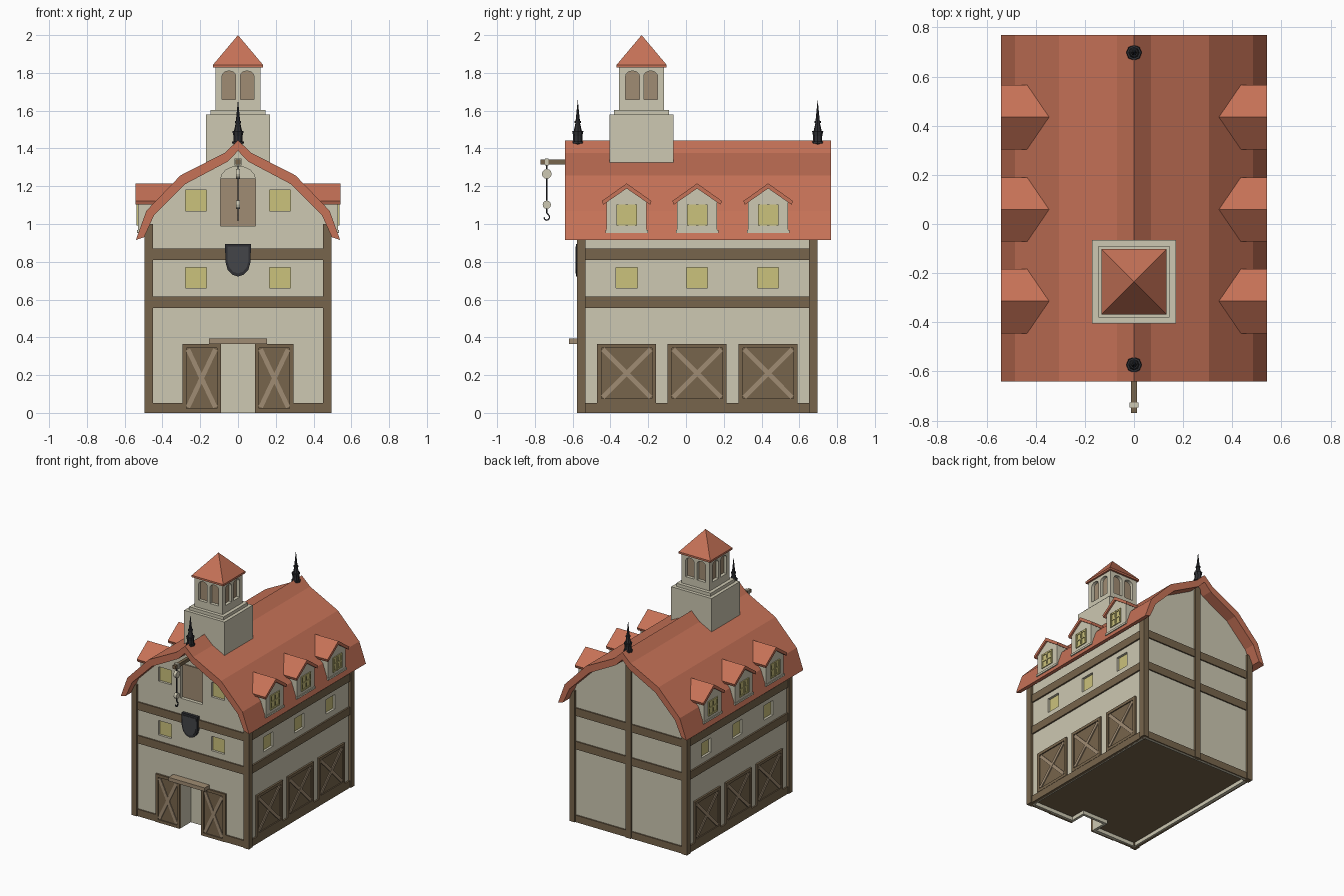
import bpy, bmesh, math
from mathutils import Matrix, Vector

if "Cube" in bpy.data.objects:
    bpy.data.objects.remove(bpy.data.objects["Cube"])


def material(name, r, g, b):
    lin = [((c / 255 + 0.055) / 1.055) ** 2.4 for c in (r, g, b)]
    m = bpy.data.materials.new(name)
    m.diffuse_color = (*lin, 1)
    m.use_nodes = True
    m.node_tree.nodes["Principled BSDF"].inputs["Base Color"].default_value = m.diffuse_color
    return m


PLASTER = material("plaster", 205, 200, 178)
TIMBER = material("dark timber", 119, 101, 76)
LIGHT = material("light timber", 160, 140, 115)
TILE = material("roof tile", 198, 114, 87)
GLASS = material("yellow glass", 203, 194, 124)
IRON = material("black iron", 46, 47, 51)
GREY = material("shield grey", 68, 69, 72)


def prism(bm, pts, axis, a, b):
    """Extrude a 2D outline along an axis from a to b."""
    put = {'x': lambda u, v, d: (d, u, v), 'y': lambda u, v, d: (u, d, v),
           'z': lambda u, v, d: (u, v, d)}[axis]
    lo = [bm.verts.new(put(u, v, a)) for u, v in pts]
    hi = [bm.verts.new(put(u, v, b)) for u, v in pts]
    faces = [bm.faces.new(lo), bm.faces.new(hi)]
    for i in range(len(pts)):
        j = (i + 1) % len(pts)
        faces.append(bm.faces.new((lo[i], lo[j], hi[j], hi[i])))
    bmesh.ops.recalc_face_normals(bm, faces=faces)


def rect(u0, u1, v0, v1):
    return [(u0, v0), (u1, v0), (u1, v1), (u0, v1)]


def box(bm, x0, x1, y0, y1, z0, z1):
    prism(bm, rect(x0, x1, y0, y1), 'z', z0, z1)


def bar(p, q, w):
    """Outline of a slanted bar."""
    p, q = Vector(p), Vector(q)
    d = (q - p).normalized() * w / 2
    n = Vector((-d.y, d.x))
    return [tuple(p + n), tuple(p - n), tuple(q - n), tuple(q + n)]


def arch(c, w, z0, z1, n=8):
    """Round-topped opening."""
    arc = [(c + w * math.cos(math.pi * i / n), z1 - w * 0.75 + w * 0.75 * math.sin(math.pi * i / n))
           for i in range(n + 1)]
    return [(c - w, z0), (c + w, z0)] + arc


def mirror(half):
    """Mirror a half outline that starts on the centre line."""
    return half + [(-x, z) for x, z in reversed(half) if x > 0]


def cone(bm, r1, r2, z0, z1, x=0, y=0, n=8, turn=0):
    m = Matrix.Translation((x, y, (z0 + z1) / 2)) @ Matrix.Rotation(turn, 4, 'Z')
    bmesh.ops.create_cone(bm, cap_ends=True, segments=n, radius1=r1, radius2=r2,
                          depth=z1 - z0, matrix=m)


def finish(bm, name, mat):
    me = bpy.data.meshes.new(name)
    bm.to_mesh(me)
    bm.free()
    me.materials.append(mat)
    ob = bpy.data.objects.new(name, me)
    bpy.context.collection.objects.link(ob)
    return ob


def carve(ob, cutter):
    mod = ob.modifiers.new("openings", 'BOOLEAN')
    mod.operation, mod.solver, mod.object = 'DIFFERENCE', 'EXACT', cutter
    bpy.context.view_layer.objects.active = ob
    bpy.ops.object.modifier_apply(modifier=mod.name)
    bpy.data.objects.remove(cutter)


new = bmesh.new
BAYS = (-0.314, 0.059, 0.435)
X, Y0, Y1 = 0.475, -0.56, 0.68

# Walls with recessed door, windows, loft and underside
walls = new()
prism(walls, mirror([(0, 1.41), (0.06, 1.35), (0.29, 1.23), (0.44, 1.07), (X, 0.99), (X, 0)]), 'y', Y0, Y1)
walls = finish(walls, "walls", PLASTER)
cut, glass = new(), new()
box(cut, -0.09, 0.09, -0.7, -0.44, -0.1, 0.366)
for s in (-1, 1):
    c = s * 0.223
    for z in (0.66, 1.07):
        box(cut, c - 0.056, c + 0.056, -0.7, Y0 + 0.025, z, z + 0.11)
        box(glass, c - 0.056, c + 0.056, Y0 + 0.018, Y0 + 0.026, z, z + 0.11)
    for y in BAYS:
        a, b, g = sorted((s * 0.6, s * (X - 0.025))), 0.056, sorted((s * (X - 0.018), s * (X - 0.026)))
        box(cut, *a, y - b, y + b, 0.66, 0.77)
        box(glass, *g, y - b, y + b, 0.66, 0.77)
prism(cut, arch(0, 0.092, 0.99, 1.305), 'y', -0.7, Y0 + 0.035)
floor = [(-0.455, -0.54), (-0.11, -0.54), (-0.11, -0.42), (0.11, -0.42), (0.11, -0.54),
         (0.455, -0.54), (0.455, 0.66), (-0.455, 0.66)]
prism(cut, floor, 'z', -0.1, 0.035)
carve(walls, finish(cut, "wall_cutter", PLASTER))
finish(glass, "wall_windows", GLASS)
bm = new()
prism(bm, floor, 'z', 0.028, 0.036)
finish(bm, "floor", TIMBER)
bm = new()
box(bm, -0.092, 0.092, Y0 + 0.026, Y0 + 0.036, 0.99, 1.24)
finish(bm, "loft_hatch", LIGHT)

# Timber frame
bm = new()
for s in (-1, 1):
    xs = sorted((s * 0.45, s * 0.495))
    box(bm, *xs, -0.577, -0.532, 0, 1.0)
    box(bm, *xs, 0.652, 0.697, 0, 1.0)
    box(bm, *sorted((s * 0.295, s * 0.46)), -0.57, -0.55, 0, 0.053)
    for z0, z1 in ((0, 0.053), (0.555, 0.615), (0.81, 0.87)):
        box(bm, *sorted((s * 0.465, s * 0.487)), -0.55, 0.67, z0, z1)
for z0, z1 in ((0.555, 0.615), (0.81, 0.87)):
    box(bm, -0.46, 0.46, -0.57, -0.55, z0, z1)
for z0, z1 in ((0, 0.053), (0.555, 0.615), (0.81, 0.87)):
    box(bm, -0.46, 0.46, 0.67, 0.69, z0, z1)
box(bm, -0.0225, 0.0225, 0.67, 0.697, 0, 1.38)
finish(bm, "timber_frame", TIMBER)

# Barn doors: slab, raised rim and crossed braces
doors, braces = new(), new()


def barn_door(axis, u0, u1, v0, v1, surface, out):
    f = 0.022
    prism(doors, rect(u0, u1, v0, v1), axis, surface - out * 0.005, surface + out * 0.006)
    for r in (rect(u0, u0 + f, v0, v1), rect(u1 - f, u1, v0, v1),
              rect(u0 + f, u1 - f, v0, v0 + f), rect(u0 + f, u1 - f, v1 - f, v1)):
        prism(doors, r, axis, surface, surface + out * 0.014)
    g = f + 0.008
    for a, b, d in ((v0 + g, v1 - g, 0.013), (v1 - g, v0 + g, 0.012)):
        prism(braces, bar((u0 + g, a), (u1 - g, b), 0.024), axis, surface, surface + out * d)


for s in (-1, 1):
    barn_door('y', *sorted((s * 0.09, s * 0.295)), 0, 0.366, Y0, -1)
    for y in BAYS:
        barn_door('x', y - 0.156, y + 0.156, 0.053, 0.366, s * X, s)
finish(doors, "barn_doors", TIMBER)
finish(braces, "door_braces", LIGHT)
bm = new()
box(bm, -0.153, 0.153, -0.62, -0.555, 0.366, 0.394)
finish(bm, "door_lintel", LIGHT)

# Main roof shell
outer = mirror([(0, 1.443), (0.07, 1.377), (0.305, 1.257), (0.485, 1.07), (0.541, 0.915)])
inner = mirror([(0, 1.387), (0.055, 1.33), (0.278, 1.212), (0.445, 1.045), (0.497, 0.93)])
k = 5
right = outer[:k] + inner[:k][::-1]
bm = new()
left_out = [(-x, z) for x, z in outer[1:k]][::-1]
left_in = [(-x, z) for x, z in inner[1:k]]
prism(bm, right + left_in + left_out, 'y', -0.64, 0.768)
finish(bm, "main_roof", TILE)

# Dormers
body, roof, panes = new(), new(), new()
for s in (-1, 1):
    for y in BAYS:
        prism(body, [(y + u, v) for u, v in mirror([(0, 1.195), (0.106, 1.118), (0.106, 0.955)])],
              'x', s * 0.38, s * 0.529)
        box(body, *sorted((s * 0.5, s * 0.535)), y - 0.112, y + 0.112, 0.953, 0.968)
        prism(roof, [(y + u, v) for u, v in ((0, 1.215), (0.131, 1.122), (0.124, 1.102), (0, 1.188),
                                             (-0.124, 1.102), (-0.131, 1.122))], 'x', s * 0.345, s * 0.542)
        prism(panes, rect(y - 0.055, y + 0.055, 0.992, 1.102), 'x', s * 0.525, s * 0.531)
        for e in (-0.049, 0, 0.049):
            prism(panes, rect(y + e - 0.006, y + e + 0.006, 0.992, 1.102), 'x', s * 0.53, s * 0.537)
            prism(panes, rect(y - 0.055, y + 0.055, 1.041 + e, 1.053 + e), 'x', s * 0.53, s * 0.536)
finish(body, "dormer_walls", PLASTER)
finish(roof, "dormer_roofs", TILE)
finish(panes, "dormer_windows", GLASS)

# Bell tower
TY = -0.235
bm = new()
box(bm, -0.17, 0.17, TY - 0.17, TY + 0.17, 1.25, 1.58)
box(bm, -0.145, 0.145, TY - 0.145, TY + 0.145, 1.575, 1.604)
finish(bm, "tower_base", PLASTER)
bm, cut, panels = new(), new(), new()
h, d = 0.119, 0.03
box(bm, -h, h, TY - h, TY + h, 1.6, 1.84)
for s in (-1, 1):
    for c in (-0.048, 0.048):
        prism(cut, arch(c, 0.036, 1.66, 1.81), 'y', TY + s * (h - d), TY + s * 0.2)
        prism(cut, arch(TY + c, 0.036, 1.66, 1.81), 'x', s * (h - d), s * 0.2)
        prism(panels, arch(c, 0.036, 1.66, 1.81), 'y', TY + s * (h - d - 0.002), TY + s * (h - d + 0.006))
        prism(panels, arch(TY + c, 0.036, 1.66, 1.81), 'x', s * (h - d - 0.002), s * (h - d + 0.006))
carve(finish(bm, "belfry", PLASTER), finish(cut, "belfry_cutter", PLASTER))
finish(panels, "belfry_shutters", LIGHT)
bm = new()
cone(bm, 0.133 * 2 ** 0.5, 0, 1.842, 2.0, y=TY, n=4, turn=math.pi / 4)
box(bm, -0.133, 0.133, TY - 0.133, TY + 0.133, 1.828, 1.842)
finish(bm, "tower_roof", TILE)

# Ridge finials
bm = new()
for y in (-0.573, 0.697):
    for r1, r2, z0, z1 in ((0.024, 0.024, 1.40, 1.475), (0.032, 0.032, 1.425, 1.437),
                           (0.024, 0.03, 1.465, 1.492), (0.022, 0.012, 1.49, 1.535),
                           (0.017, 0.017, 1.535, 1.545), (0.012, 0, 1.54, 1.658)):
        cone(bm, r1, r2, z0, z1, y=y)
finish(bm, "finials", IRON)

# Hoist: beam, collar, pulleys, rope and hook
HY = -0.737
bm = new()
box(bm, -0.012, 0.012, -0.769, -0.55, 1.316, 1.342)
finish(bm, "hoist_beam", TIMBER)
bm = new()
box(bm, -0.018, 0.018, HY - 0.01, HY + 0.01, 1.311, 1.347)
for z, r in ((1.265, 0.026), (1.102, 0.022)):
    prism(bm, [(HY + r * math.cos(i * math.pi / 6), z + r * math.sin(i * math.pi / 6)) for i in range(12)],
          'x', -0.011, 0.011)
finish(bm, "pulleys", PLASTER)
bm = new()
cone(bm, 0.004, 0.004, 1.09, 1.32, y=HY, n=6)
cone(bm, 0.004, 0.004, 1.055, 1.09, y=HY, n=6)
hook = [(HY + 0.014 * math.cos(t), 1.036 + 0.018 * math.sin(t))
        for t in [math.radians(150 - i * 30) * -1 + math.pi for i in range(8)]]
hook = [(HY, 1.06)] + [(HY + 0.015 * math.sin(math.radians(a)), 1.036 + 0.016 * math.cos(math.radians(a)))
                       for a in range(30, 271, 40)]
for p, q in zip(hook, hook[1:]):
    prism(bm, bar(p, q, 0.007), 'x', -0.0035, 0.0035)
finish(bm, "rope_and_hook", IRON)

# Shield on the front
for name, mat, k, y in (("shield_rim", IRON, 1, -0.582), ("shield_face", GREY, 0.82, -0.586)):
    bm = new()
    pts = mirror([(0, 0.895), (0.068, 0.895), (0.067, 0.80), (0.055, 0.758), (0.03, 0.732), (0, 0.722)])
    prism(bm, [(u * k, 0.812 + (v - 0.812) * k) for u, v in pts], 'y', y, -0.556)
    finish(bm, name, mat)
